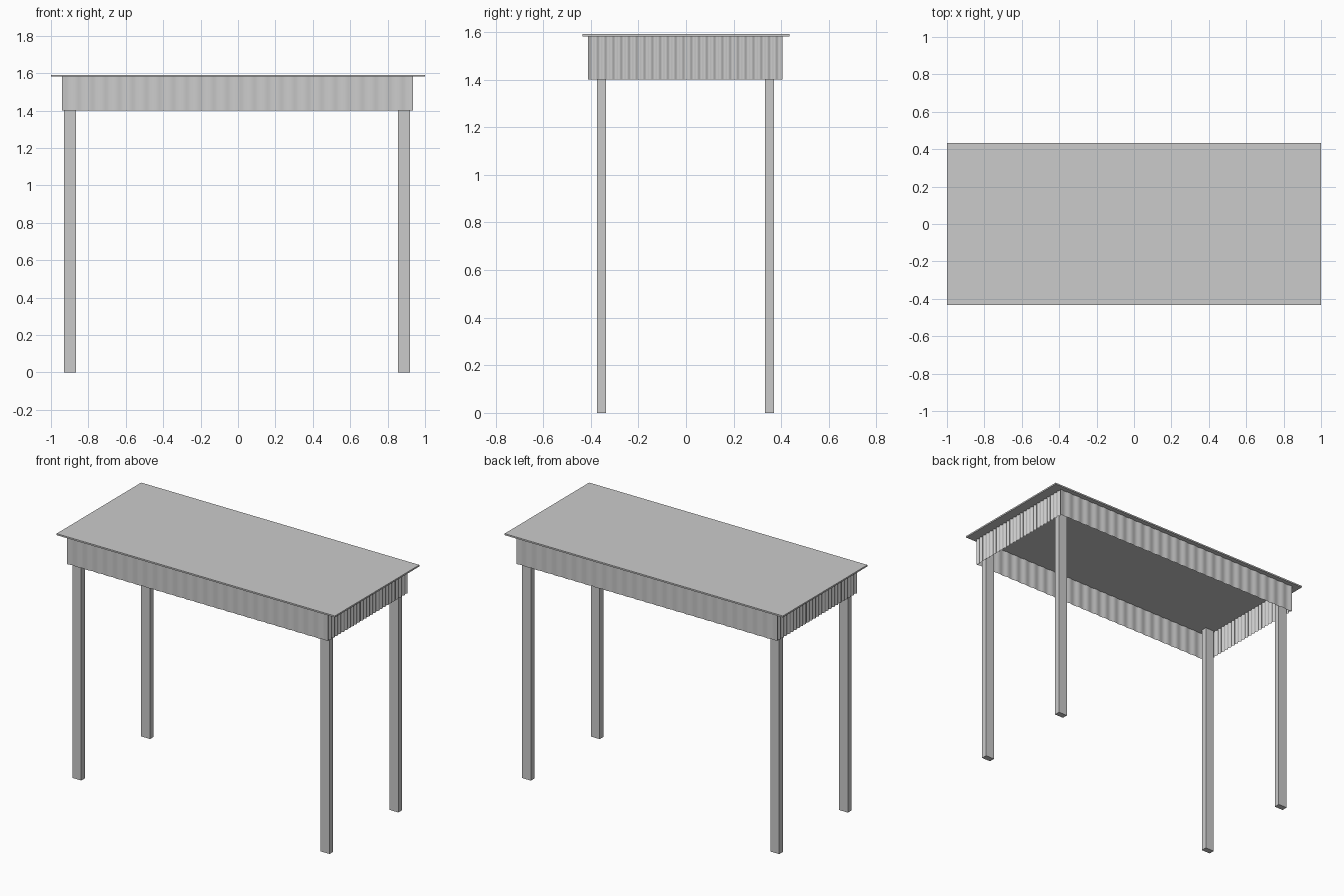
import bpy, bmesh, math

if "Cube" in bpy.data.objects:
    bpy.data.objects.remove(bpy.data.objects["Cube"])


def finish(name, bm):
    mesh = bpy.data.meshes.new(name)
    bm.to_mesh(mesh)
    bm.free()
    ob = bpy.data.objects.new(name, mesh)
    bpy.context.collection.objects.link(ob)
    return ob


def box(name, x0, x1, y0, y1, z0, z1):
    bm = bmesh.new()
    bmesh.ops.create_cube(bm, size=1)
    for v in bm.verts:
        v.co = ((x0 + x1) / 2 + v.co.x * (x1 - x0),
                (y0 + y1) / 2 + v.co.y * (y1 - y0),
                (z0 + z1) / 2 + v.co.z * (z1 - z0))
    return finish(name, bm)


def ripple(start, end, normal, waves, depth):
    # points along a straight run, pushed inwards in a wave
    n = waves * 8
    pts = []
    for i in range(n):
        t = i / n
        d = depth * (1 - math.cos(2 * math.pi * waves * t))
        pts.append((start[0] + (end[0] - start[0]) * t - normal[0] * d,
                    start[1] + (end[1] - start[1]) * t - normal[1] * d))
    return pts


# thin table top and the shallow board below it
box("table_top", -1, 1, -0.434, 0.434, 1.581, 1.591)
box("under_board", -0.83, 0.83, -0.37, 0.37, 1.577, 1.582)

# four legs reaching up to the top
for side, x in (("left", -0.897), ("right", 0.888)):
    for end, y in (("front", -0.355), ("back", 0.351)):
        box(f"{end}_{side}_leg", x - 0.032, x + 0.032, y - 0.019, y + 0.019, 0, 1.581)

# rippled apron sheet, finer ripples on the short ends
L, R, F, B = -0.941, 0.936, -0.411, 0.406
outline = (ripple((L, F), (R, F), (0, -1), 26, 0.0025)
           + ripple((R, F), (R, B), (1, 0), 25, 0.004)
           + ripple((R, B), (L, B), (0, 1), 26, 0.0025)
           + ripple((L, B), (L, F), (-1, 0), 25, 0.004))
bm = bmesh.new()
low = [bm.verts.new((x, y, 1.4)) for x, y in outline]
high = [bm.verts.new((x, y, 1.581)) for x, y in outline]
for i in range(len(outline)):
    j = (i + 1) % len(outline)
    bm.faces.new((low[i], low[j], high[j], high[i]))
apron = finish("rippled_apron", bm)
bpy.context.view_layer.objects.active = apron
apron.select_set(True)
bpy.ops.object.shade_smooth_by_angle(angle=math.radians(40))
